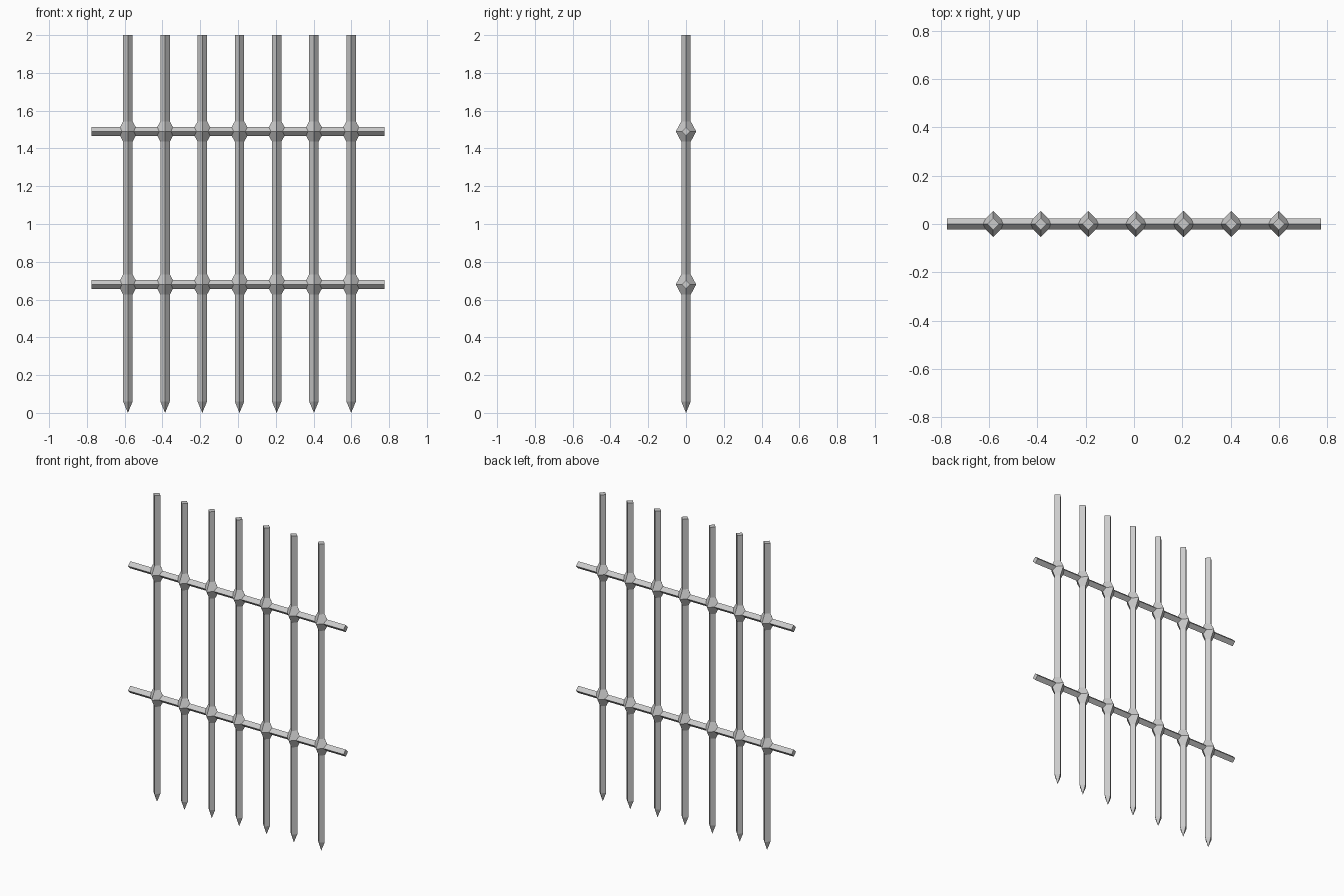
import bpy, bmesh
from math import radians
from mathutils import Matrix

if "Cube" in bpy.data.objects:
    bpy.data.objects.remove(bpy.data.objects["Cube"])

HALF = 0.025            # half diagonal of the square bars
RAIL_Z = (0.68, 1.49)
BAR_X = [0.008 + 0.197 * i for i in range(-3, 4)]


def lathe4(name, rings, loc, turn=None, scale_z=1.0):
    """Four-sided solid, corners on the axes, from (radius, height) rings."""
    bm = bmesh.new()
    loops = []
    for r, z in rings:
        if r == 0:
            loops.append([bm.verts.new((0, 0, z))] * 4)
        else:
            loops.append([bm.verts.new((x * r, y * r, z))
                          for x, y in ((1, 0), (0, 1), (-1, 0), (0, -1))])
    for a, b in zip(loops, loops[1:]):
        for i in range(4):
            j = (i + 1) % 4
            corners = list(dict.fromkeys((a[i], a[j], b[j], b[i])))
            bm.faces.new(corners)
    if rings[0][0]:
        bm.faces.new(loops[0][::-1])
    if rings[-1][0]:
        bm.faces.new(loops[-1])
    if turn:
        bm.transform(turn)
    bmesh.ops.recalc_face_normals(bm, faces=bm.faces)
    mesh = bpy.data.meshes.new(name)
    bm.to_mesh(mesh)
    bm.free()
    obj = bpy.data.objects.new(name, mesh)
    obj.location = loc
    bpy.context.collection.objects.link(obj)
    return obj


# upright bars with pointed lower ends
for x in BAR_X:
    lathe4("upright_bar", [(0, 0), (HALF, 0.06), (HALF, 2.0)], (x, 0, 0))

for z in RAIL_Z:
    # horizontal rail
    lathe4("cross_rail", [(0.023, -0.775), (0.023, 0.775)], (0, 0, z),
           Matrix.Rotation(radians(90), 4, 'Y'))
    # faceted knots where bars and rail cross
    for x in BAR_X:
        lathe4("joint_knot", [(0, -0.1), (0.054, 0), (0, 0.1)], (x, 0, z))
